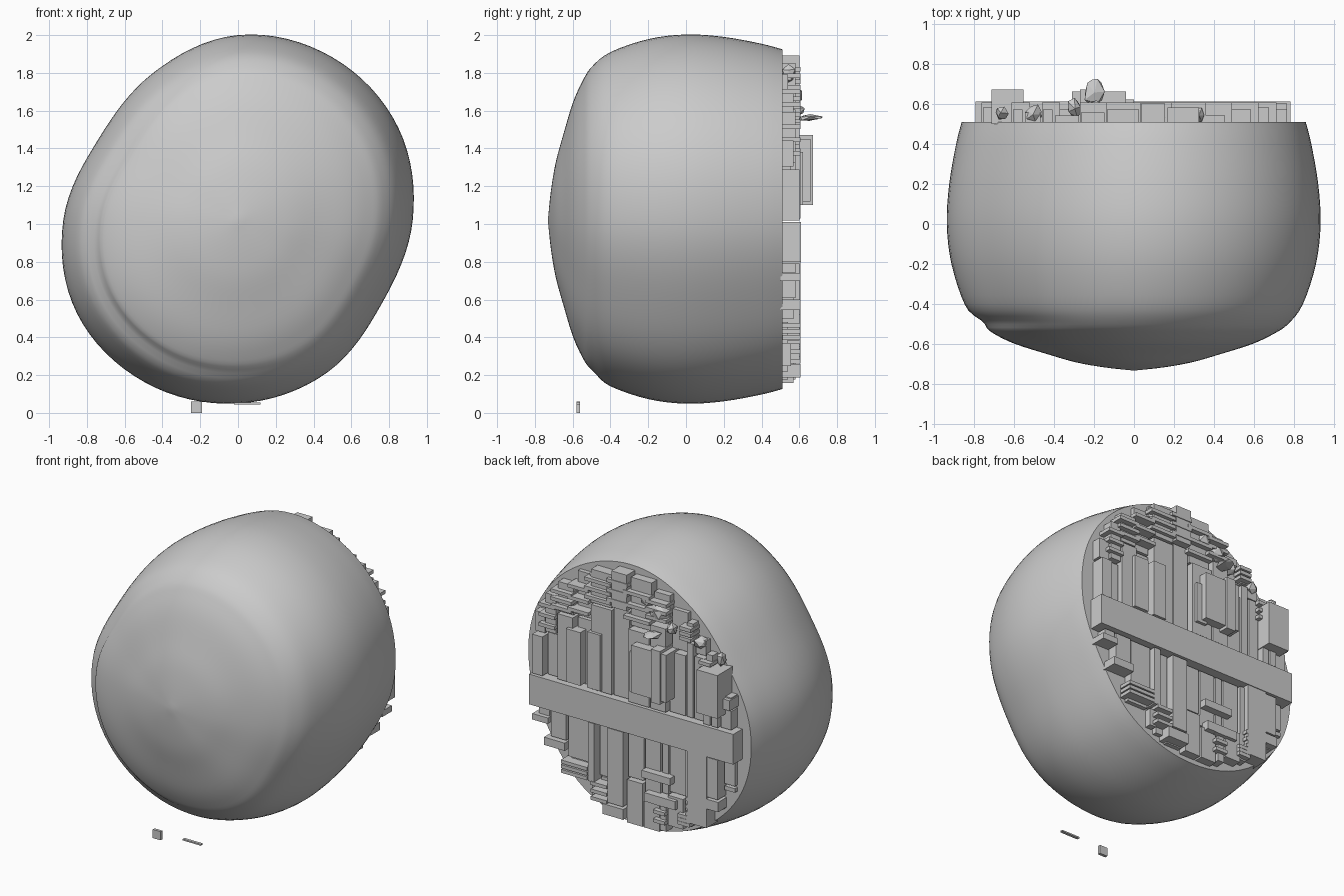
import bpy, bmesh, math, random
from mathutils import Vector

if "Cube" in bpy.data.objects:
    bpy.data.objects.remove(bpy.data.objects["Cube"])

random.seed(4)
CZ = 1.02
# outline radius every 30 degrees (front view), and body profile (y, scale)
RADII = [.925, .98, .997, .98, .9, .855, .925, .985, .99, .97, .935, .88]
PROFILE = [(-.73, .015), (-.715, .16), (-.69, .31), (-.65, .46), (-.6, .63), (-.55, .745),
           (-.5, .825), (-.4, .905), (-.2, .975), (0, 1), (.2, .987), (.4, .95), (.51, .92)]


def catmull(a, b, c, d, t):
    return .5 * (2*b + (c - a)*t + (2*a - 5*b + 4*c - d)*t*t + (3*b - a - 3*c + d)*t**3)


def radius(ang):
    f = (ang / math.tau * 12) % 12
    i = int(f)
    return catmull(*[RADII[(i + k) % 12] for k in (-1, 0, 1, 2)], f - i)


def finish(bm, name):
    bmesh.ops.recalc_face_normals(bm, faces=bm.faces)
    me = bpy.data.meshes.new(name)
    bm.to_mesh(me)
    bm.free()
    ob = bpy.data.objects.new(name, me)
    bpy.context.collection.objects.link(ob)
    return ob


def add_box(bm, x0, x1, y0, y1, z0, z1):
    r = bmesh.ops.create_cube(bm, size=1)
    for v in r['verts']:
        v.co = Vector((x0 + (v.co.x + .5)*(x1 - x0), y0 + (v.co.y + .5)*(y1 - y0),
                       z0 + (v.co.z + .5)*(z1 - z0)))


def boxes(name, items):
    bm = bmesh.new()
    for it in items:
        add_box(bm, *it)
    return finish(bm, name)


def edge(x, sign, scale):
    # height where the broken back face meets the hull at a given x
    d = 0
    while d < 1.1 and math.hypot(x, d) < scale * radius(math.atan2(sign*d, x)):
        d += .01
    return CZ + sign*d


# smooth lopsided hull, lofted from front pole to the flat back
bm = bmesh.new()
SEG = 96
rings = []
for i in range(len(PROFILE) - 1):
    p = [PROFILE[max(0, min(len(PROFILE) - 1, i + k))] for k in (-1, 0, 1, 2)]
    for s in range(4):
        rings.append([catmull(*[q[j] for q in p], s / 4) for j in (0, 1)])
rings.append(list(PROFILE[-1]))
loops = []
for y, sc in rings:
    loop = []
    for k in range(SEG):
        a = math.tau * k / SEG
        # shallow crease around the left of the front shell
        groove = .03 * max(0, math.cos(a - math.radians(200))) * math.exp(-((y + .49) / .035)**2)
        r = radius(a) * sc - groove
        loop.append(bm.verts.new((r*math.cos(a), y, CZ + r*math.sin(a))))
    loops.append(loop)
for A, B in zip(loops, loops[1:]):
    for k in range(SEG):
        bm.faces.new((A[k], A[(k+1) % SEG], B[(k+1) % SEG], B[k]))
bm.faces.new(loops[0])
bm.faces.new(loops[-1])
hull = finish(bm, "hull")
bpy.ops.object.select_all(action='DESELECT')
hull.select_set(True)
bpy.context.view_layer.objects.active = hull
bpy.ops.object.shade_smooth_by_angle(angle=math.radians(40))

# horizontal beam and lower upright across the back
boxes("back_beam", [(-.79, .78, .48, .61, .8, 1.01)])
boxes("back_upright", [(-.58, -.43, .48, .605, edge(-.5, -1, .88), .8)])

# columns of panels above and below the beam, following the hull edge
panels, bars = [], []
for sign in (1, -1):
    x = -.76
    while x < .74:
        w = random.choice((.06, .09, .13, .17))
        x1 = min(x + w, .77)
        far = min((edge(q, sign, .9) for q in (x, x1)), key=lambda z: abs(z - CZ))
        near = 1.01 if sign > 0 else .8
        if abs(far - near) > .08 and (far - near)*sign > 0:
            split = near + (far - near) * random.uniform(.5, .85)
            for a, b in ((near, split), (split, far)):
                lo, hi = sorted((a, b))
                depth = random.choice((.54, .555, .57, .58, .6))
                panels.append((x + .006, x1 - .006, .48, depth, lo + .008, hi - .008))
            # thin cross bars on some columns
            if random.random() < .5:
                for k in range(3):
                    z = split + (far - split) * (.2 + .25*k)
                    bars.append((x, x1 + .03, .5, .605, z - .012, z + .012))
        x = x1
boxes("back_panels", panels)
boxes("back_cross_bars", bars)

# raised machinery blocks
boxes("machinery_blocks", [
    (-.31, -.04, .5, .66, 1.12, 1.45), (-.27, -.2, .5, .672, 1.1, 1.47),
    (-.71, -.55, .5, .67, 1.12, 1.42), (-.08, .0, .5, .62, 1.1, 1.38),
    (.24, .34, .5, .6, 1.03, 1.42), (.39, .5, .5, .605, 1.03, 1.4),
    (-.34, -.1, .5, .605, .36, .42), (-.3, -.08, .5, .605, .52, .57)])

# torn fragments along the upper edge
bm = bmesh.new()
for x, y, z, sx, sy, sz in [(-.2, .66, 1.56, .11, .14, .03), (-.2, .57, 1.68, .14, .1, .12),
                            (-.3, .58, 1.6, .08, .1, .08), (-.1, .56, 1.74, .1, .09, .09),
                            (.32, .54, 1.79, .08, .08, .1), (-.5, .55, 1.55, .1, .09, .08),
                            (-.66, .55, 1.48, .07, .08, .1), (.1, .53, 1.83, .12, .07, .05)]:
    r = bmesh.ops.create_icosphere(bm, subdivisions=1, radius=.5)
    for v in r['verts']:
        v.co = Vector((x + v.co.x*sx, y + v.co.y*sy, z + v.co.z*sz)) + Vector(
            [random.uniform(-.008, .008) for _ in range(3)])
finish(bm, "torn_fragments")

# loose scraps beneath the front
boxes("loose_scraps", [(-.25, -.19, -.58, -.56, 0, .06), (-.02, .12, -.58, -.56, .045, .055)])
